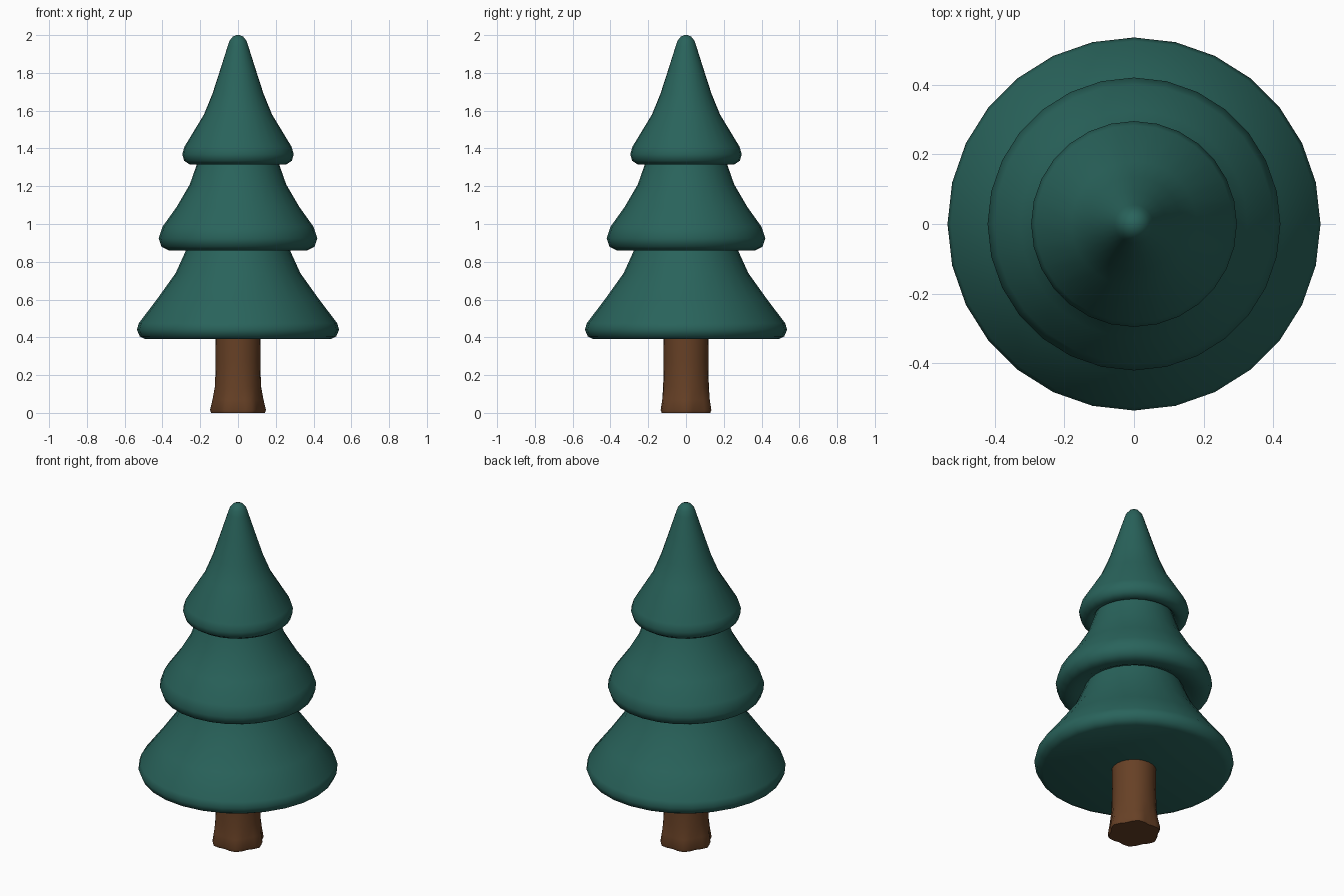
import bpy, bmesh, math

cube = bpy.data.objects.get("Cube")
if cube:
    bpy.data.objects.remove(cube, do_unlink=True)


def material(name, color):
    mat = bpy.data.materials.new(name)
    mat.use_nodes = True
    mat.diffuse_color = (*color, 1)
    bsdf = mat.node_tree.nodes["Principled BSDF"]
    bsdf.inputs["Base Color"].default_value = (*color, 1)
    bsdf.inputs["Roughness"].default_value = 0.8
    return mat


def lathe(name, profile, sides, mat, wave=None):
    """Revolve (radius, height) points; wave(angle, height) scales the radius."""
    bm = bmesh.new()
    rings = []
    for r, z in profile:
        ring = []
        for i in range(sides):
            a = math.tau * i / sides
            k = r * (wave(a, z) if wave else 1)
            ring.append(bm.verts.new((k * math.cos(a), k * math.sin(a), z)))
        rings.append(ring)
    for low, high in zip(rings, rings[1:]):
        for i in range(sides):
            j = (i + 1) % sides
            bm.faces.new((low[i], low[j], high[j], high[i]))
    bm.faces.new(rings[0][::-1])
    bm.faces.new(rings[-1])
    mesh = bpy.data.meshes.new(name)
    bm.to_mesh(mesh)
    bm.free()
    mesh.materials.append(mat)
    obj = bpy.data.objects.new(name, mesh)
    bpy.context.collection.objects.link(obj)
    bpy.ops.object.select_all(action="DESELECT")
    obj.select_set(True)
    bpy.context.view_layer.objects.active = obj
    bpy.ops.object.shade_smooth_by_angle(angle=math.radians(50))
    return obj


green = material("pine green", (0.022, 0.125, 0.105))
brown = material("bark brown", (0.135, 0.052, 0.019))

# Foliage: three flared skirts with rounded rims, joined in one silhouette
lower_skirt = [(0.49, 0.39), (0.52, 0.405), (0.535, 0.44), (0.525, 0.475),
               (0.43, 0.6), (0.33, 0.74), (0.28, 0.85), (0.265, 0.89)]
middle_skirt = [(0.31, 0.868), (0.365, 0.86), (0.405, 0.88), (0.42, 0.925),
                (0.4, 0.985), (0.325, 1.09), (0.255, 1.21), (0.22, 1.31), (0.21, 1.34)]
top_skirt = [(0.225, 1.322), (0.255, 1.315), (0.285, 1.335), (0.295, 1.37),
             (0.283, 1.41), (0.18, 1.58), (0.135, 1.69), (0.093, 1.82),
             (0.055, 1.94), (0.045, 1.97), (0.027, 1.993), (0.008, 2.0)]
lathe("foliage", lower_skirt + middle_skirt + top_skirt, 28, green)


# Trunk: flared foot with shallow root lobes
def roots(angle, z):
    return 1 - max(0, 0.15 - z) * 0.45 * (1 - math.cos(6 * angle))


trunk = [(0.143, 0), (0.148, 0.015), (0.135, 0.07), (0.122, 0.14),
         (0.118, 0.27), (0.12, 0.42)]
lathe("trunk", trunk, 24, brown, roots)
